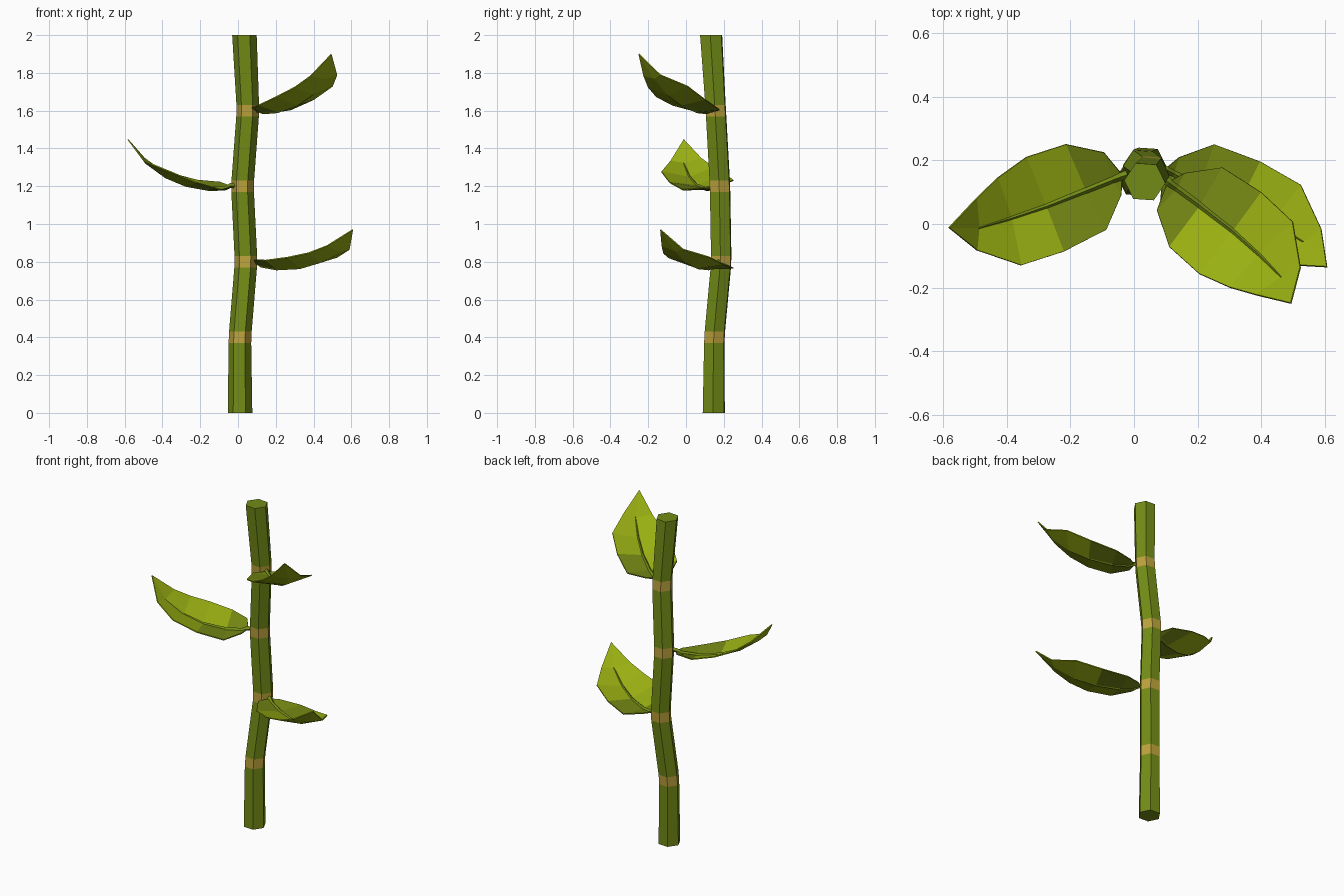
import bpy, bmesh, math
from mathutils import Vector, Matrix

if "Cube" in bpy.data.objects:
    bpy.data.objects.remove(bpy.data.objects["Cube"])


def material(name, rgb):
    m = bpy.data.materials.new(name)
    m.diffuse_color = (*rgb, 1)
    m.use_nodes = True
    m.node_tree.nodes["Principled BSDF"].inputs["Base Color"].default_value = m.diffuse_color
    return m


stalk_green = material("stalk green", (0.17, 0.26, 0.008))
node_gold = material("node gold", (0.50, 0.36, 0.045))
leaf_lime = material("leaf lime", (0.32, 0.43, 0.006))
leaf_green = material("leaf base green", (0.18, 0.25, 0.007))


def finish(bm, name, mats):
    bmesh.ops.recalc_face_normals(bm, faces=bm.faces)
    me = bpy.data.meshes.new(name)
    bm.to_mesh(me)
    bm.free()
    for m in mats:
        me.materials.append(m)
    ob = bpy.data.objects.new(name, me)
    bpy.context.collection.objects.link(ob)
    return ob


def tube(bm, centres, radii, axes, sides, turn, band=()):
    """Loft rings through the centres; axes are the two ring directions."""
    rings = []
    for c, r in zip(centres, radii):
        ring = []
        for i in range(sides):
            a = math.tau * i / sides + turn
            ring.append(bm.verts.new(c + r * (math.cos(a) * axes[0] + math.sin(a) * axes[1])))
        rings.append(ring)
    for k in range(len(rings) - 1):
        for i in range(sides):
            j = (i + 1) % sides
            f = bm.faces.new((rings[k][i], rings[k][j], rings[k + 1][j], rings[k + 1][i]))
            f.material_index = int(k in band)
    bm.faces.new(rings[0][::-1])
    bm.faces.new(rings[-1])


X, Y, Z = Vector((1, 0, 0)), Vector((0, 1, 0)), Vector((0, 0, 1))

# Stalk: crooked hexagonal cane with a gold band at each joint
joints = [Vector(p) for p in ((0.011, 0.147, 0), (0.01, 0.15, 0.4), (0.043, 0.187, 0.8),
                              (0.023, 0.18, 1.2), (0.053, 0.158, 1.6), (0.034, 0.133, 2.0))]
centres, bands = [joints[0]], []
for a, b, c in zip(joints, joints[1:], joints[2:]):
    bands.append(len(centres))
    centres += [b.lerp(a, 0.075), b.lerp(c, 0.075)]
centres.append(joints[-1])
radii = [0.065] + [0.06] * (len(centres) - 2) + [0.065]
bm = bmesh.new()
tube(bm, centres, radii, (X, Y), 6, math.radians(-4), bands)
finish(bm, "stalk", [stalk_green, node_gold])

# Leaf cross-sections from base to tip: right edge, middle, left edge
sections = [
    ((0, -.012, 0), (0, 0, 0), (0, .012, 0)),
    ((.035, -.087, .015), (.03, .005, -.01), (.013, .057, 0)),
    ((.145, -.14, .03), (.12, .02, -.005), (.083, .154, .005)),
    ((.272, -.132, .075), (.25, .038, .03), (.225, .187, .06)),
    ((.37, -.093, .125), (.36, .045, .085), (.36, .193, .13)),
    ((.445, -.05, .185), (.46, .045, .17), (.48, .11, .19)),
]
tip = (.54, .01, .30)


def leaf(name, base, heading, pitch, roll):
    place = (Matrix.Translation(base) @ Matrix.Rotation(math.radians(heading), 4, 'Z')
             @ Matrix.Rotation(math.radians(-pitch), 4, 'Y')
             @ Matrix.Rotation(math.radians(roll), 4, 'X'))
    # blade, greener near the base
    bm = bmesh.new()
    rows = [[bm.verts.new(p) for p in s] for s in sections]
    for a, b in zip(rows, rows[1:]):
        for i in (0, 1):
            bm.faces.new((a[i], b[i], b[i + 1], a[i + 1]))
    t = bm.verts.new(tip)
    for i in (0, 1):
        bm.faces.new((rows[-1][i], t, rows[-1][i + 1]))
    for f in bm.faces:
        c = f.calc_center_median()
        f.material_index = int(c.x < (0.2 if c.y > 0.04 else 0.12))
    bm.transform(place)
    blade = finish(bm, name, [leaf_lime, leaf_green])
    mod = blade.modifiers.new("thickness", 'SOLIDIFY')
    mod.thickness = 0.006
    mod.offset = 0
    # raised midrib, starting inside the stalk
    path = [Vector((-.04, -.005, 0))] + [Vector(s[1]) + Z * 0.003 for s in sections]
    bm = bmesh.new()
    tube(bm, path, (.013, .013, .012, .011, .009, .007, .003), (Y, Z), 4, 0)
    bm.transform(place)
    finish(bm, name + "_midrib", [stalk_green])


leaf("lower_leaf", (0.10, 0.17, 0.795), -35, -12.3, -6)
leaf("middle_leaf", (-0.04, 0.15, 1.20), 192.4, -5.2, -6)
leaf("upper_leaf", (0.11, 0.13, 1.60), -45.7, 0, 0)
